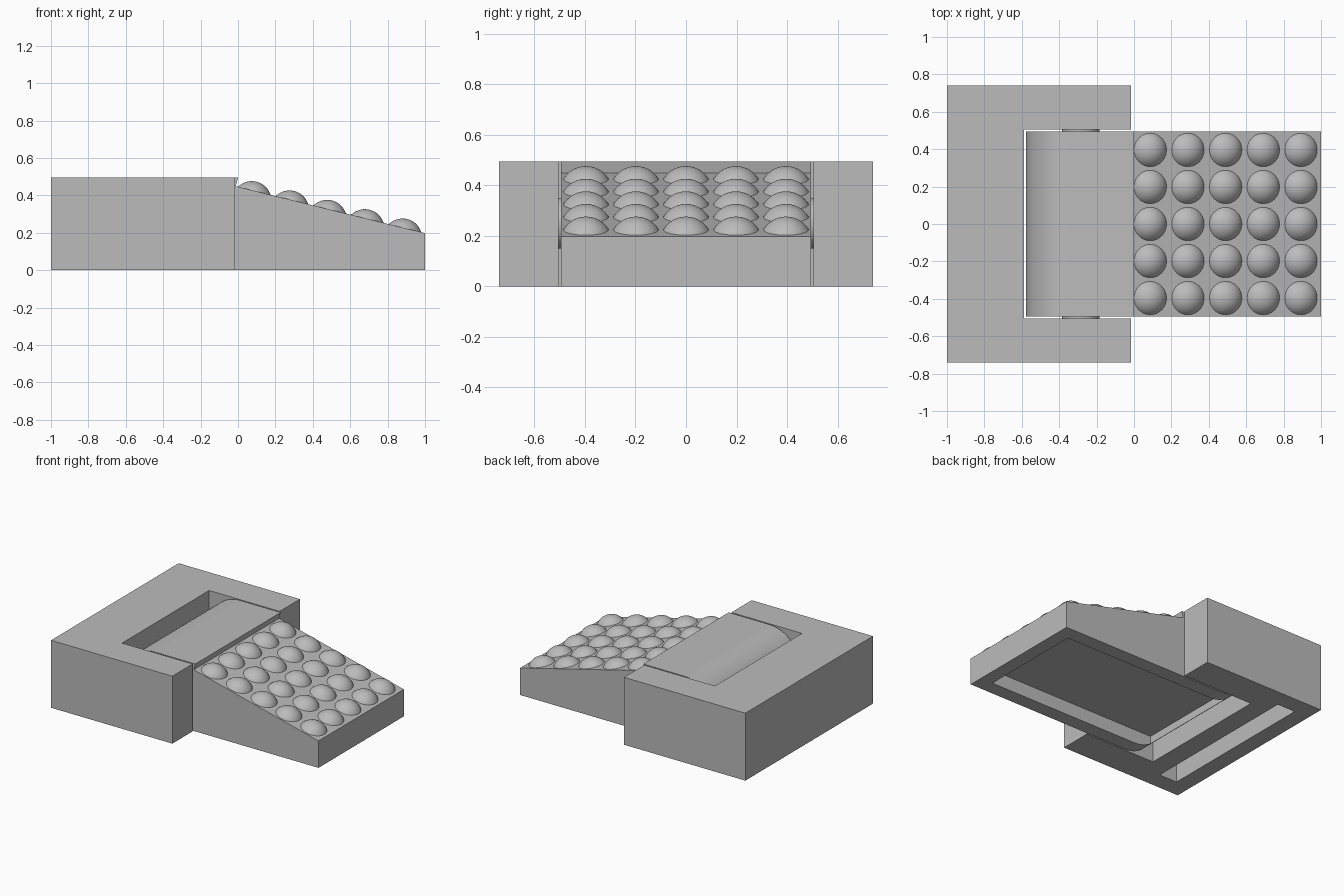
import bpy, bmesh, math
from mathutils import Matrix, Vector

if "Cube" in bpy.data.objects:
    bpy.data.objects.remove(bpy.data.objects["Cube"])

grey = bpy.data.materials.new("plain grey")
grey.diffuse_color = (0.5, 0.5, 0.5, 1)
grey.use_nodes = True
grey.node_tree.nodes["Principled BSDF"].inputs["Base Color"].default_value = grey.diffuse_color


def make_object(name, bm):
    bmesh.ops.recalc_face_normals(bm, faces=bm.faces)
    mesh = bpy.data.meshes.new(name)
    bm.to_mesh(mesh)
    bm.free()
    mesh.materials.append(grey)
    ob = bpy.data.objects.new(name, mesh)
    bpy.context.collection.objects.link(ob)
    return ob


def extrude(name, points, offset):
    """Solid made by sweeping a closed outline along an offset."""
    bm = bmesh.new()
    face = bm.faces.new([bm.verts.new(p) for p in points])
    new = bmesh.ops.extrude_face_region(bm, geom=[face])["geom"]
    bmesh.ops.translate(bm, vec=offset,
                        verts=[v for v in new if isinstance(v, bmesh.types.BMVert)])
    return make_object(name, bm)


def activate(ob):
    bpy.ops.object.select_all(action="DESELECT")
    ob.select_set(True)
    bpy.context.view_layer.objects.active = ob


def cut_pocket(ob, x0, x1, half_y, top):
    """Rectangular recess cut upwards from the underside."""
    outline = [(x0, -half_y, -0.2), (x1, -half_y, -0.2),
               (x1, half_y, -0.2), (x0, half_y, -0.2)]
    cutter = extrude("pocket_cutter", outline, (0, 0, top + 0.2))
    cutter.hide_render = True
    mod = ob.modifiers.new("pocket", "BOOLEAN")
    mod.operation, mod.solver, mod.object = "DIFFERENCE", "EXACT", cutter
    activate(ob)
    bpy.ops.object.modifier_apply(modifier=mod.name)
    bpy.data.objects.remove(cutter)


def smooth(ob):
    activate(ob)
    bpy.ops.object.shade_smooth_by_angle(angle=math.radians(30))


TOP = 0.495
SLOT, BODY = 0.505, 0.495   # half widths of the slot and the lever in it

# U-shaped housing with a recess under its back
u = [(-1, -0.74), (-0.015, -0.74), (-0.015, -SLOT), (-0.588, -SLOT),
     (-0.588, SLOT), (-0.015, SLOT), (-0.015, 0.74), (-1, 0.74)]
housing = extrude("housing", [(x, y, 0) for x, y in u], (0, 0, TOP))
cut_pocket(housing, -0.88, -0.735, 0.61, 0.37)

# Lever: rounded back end, flat top, small step, sloping pad
r = TOP / 2
profile = [(1, 0), (1, 0.198), (-0.012, 0.449), (0, TOP)]
for i in range(33):
    a = math.pi / 2 + math.pi * i / 32
    profile.append((-0.33 + r * math.cos(a), r + r * math.sin(a)))
lever = extrude("lever", [(x, -BODY, z) for x, z in profile], (0, 2 * BODY, 0))
cut_pocket(lever, -0.47, 0.9, 0.39, 0.1)
smooth(lever)

# Hinge pins filling the side gaps
for side, name in ((1, "hinge_pin_back"), (-1, "hinge_pin_front")):
    bm = bmesh.new()
    bmesh.ops.create_cone(bm, cap_ends=True, segments=48, radius1=0.1, radius2=0.1,
                          depth=SLOT - BODY,
                          matrix=Matrix.Translation((-0.285, side * 0.5, 0.25))
                          @ Matrix.Rotation(math.pi / 2, 4, "X"))
    smooth(make_object(name, bm))

# Grid of shallow domes on the sloping pad
R, HEIGHT = 0.105, 0.05
tilt = Matrix.Rotation(math.atan(0.248), 4, "Y")
for i in range(5):
    for j in range(5):
        bm = bmesh.new()
        bmesh.ops.create_uvsphere(bm, u_segments=40, v_segments=32, radius=R)
        bmesh.ops.bisect_plane(bm, geom=bm.verts[:] + bm.edges[:] + bm.faces[:],
                               plane_co=(0, 0, R - HEIGHT), plane_no=(0, 0, 1),
                               clear_inner=True)
        bmesh.ops.translate(bm, vec=(0, 0, HEIGHT - R), verts=bm.verts)
        x = 0.087 + 0.2015 * i
        pos = Vector((x, 0.198 * (j - 2), 0.198 + 0.248 * (1 - x)))
        bm.transform(Matrix.Translation(pos) @ tilt)
        smooth(make_object(f"dome_{i + 1}_{j + 1}", bm))
